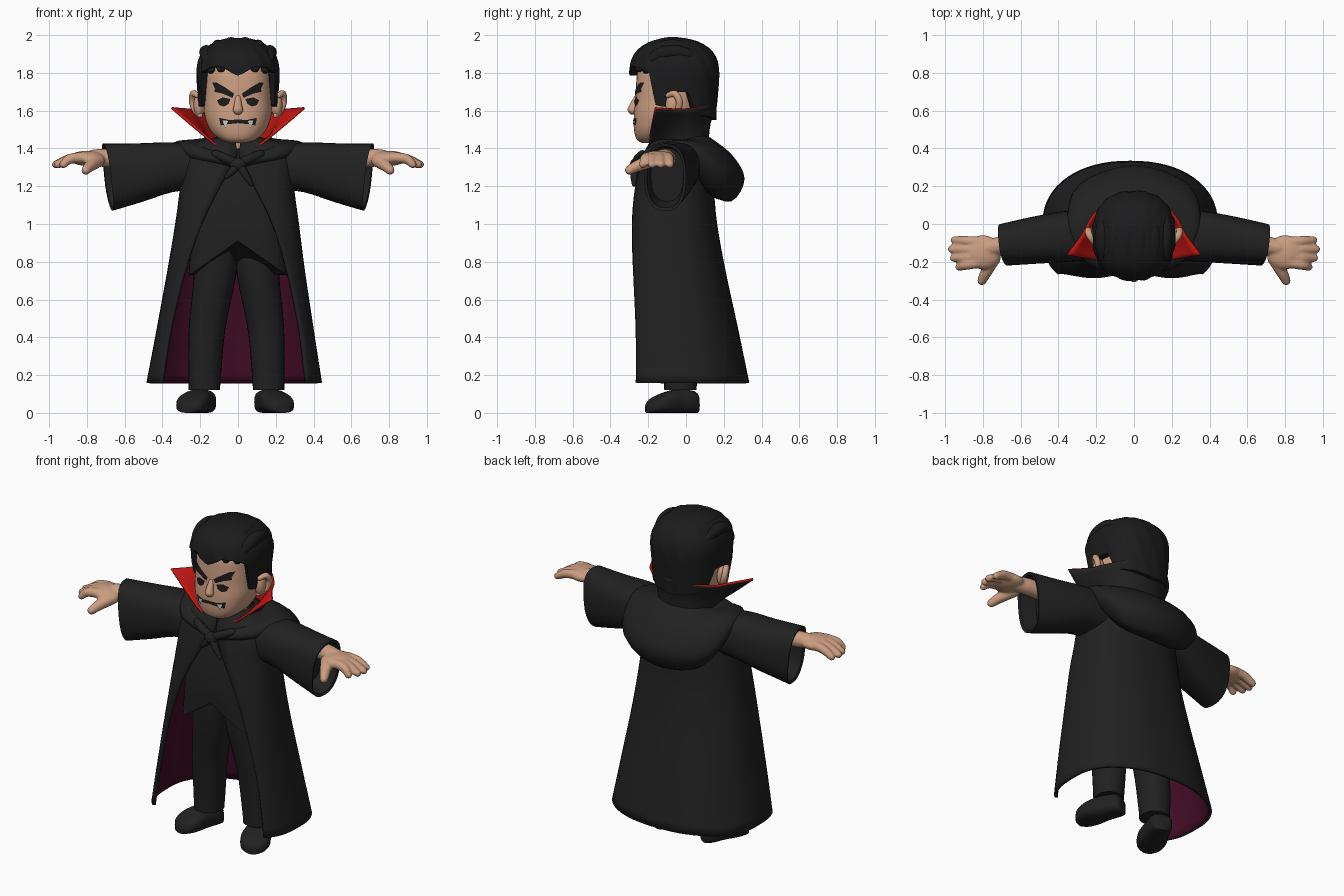
import bpy, bmesh
from math import sin, cos, pi, asin, radians, copysign
from mathutils import Vector
from mathutils.bvhtree import BVHTree

old = bpy.data.objects.get("Cube")
if old:
    bpy.data.objects.remove(old)


def material(name, rgb):
    m = bpy.data.materials.new(name)
    m.use_nodes = True
    m.diffuse_color = (*rgb, 1)
    m.node_tree.nodes["Principled BSDF"].inputs["Base Color"].default_value = (*rgb, 1)
    return m


BLACK = material("black_cloth", (0.015, 0.015, 0.015))
HAIR = material("hair_black", (0.011, 0.011, 0.012))
SKIN = material("skin", (0.60, 0.34, 0.22))
RED = material("collar_red", (0.55, 0.008, 0.006))
WINE = material("lining_wine", (0.06, 0.004, 0.02))
TEETH = material("teeth", (0.65, 0.6, 0.52))


def dense(rows, k=4):
    """Smooth interpolation through tuples of numbers."""
    out, last = [], len(rows) - 1
    for i in range(last):
        quad = [rows[min(max(j, 0), last)] for j in range(i - 1, i + 3)]
        for s in range(k):
            t = s / k
            out.append(tuple(0.5 * (2 * b + (c - a) * t + (2 * a - 5 * b + 4 * c - d) * t * t
                                    + (3 * b - a - 3 * c + d) * t ** 3) for a, b, c, d in zip(*quad)))
    return out + [tuple(rows[-1])]


def power(v, e):
    return copysign(abs(v) ** e, v)


def build(name, lofts, mats, wrap=True, sheet=False, cap_end=True, thick=0, rim=0):
    """Mesh from one or more lofts, each a list of point rings."""
    bm = bmesh.new()
    for rings in lofts:
        vs = [[bm.verts.new(p) for p in r] for r in rings]
        n = len(vs[0])
        for a, b in zip(vs, vs[1:]):
            for i in range(n if wrap else n - 1):
                j = (i + 1) % n
                bm.faces.new((a[i], a[j], b[j], b[i]))
        if wrap and cap_end:
            bm.faces.new(vs[-1])
            if not sheet:
                bm.faces.new(vs[0][::-1])
    bmesh.ops.recalc_face_normals(bm, faces=bm.faces)
    if sheet:
        out = sum(f.normal.dot(f.calc_center_median() * Vector((1, 1, 0))) * f.calc_area() for f in bm.faces)
        if out < 0:
            bmesh.ops.reverse_faces(bm, faces=bm.faces)
    me = bpy.data.meshes.new(name)
    bm.to_mesh(me)
    bm.free()
    ob = bpy.data.objects.new(name, me)
    bpy.context.scene.collection.objects.link(ob)
    for m in mats:
        me.materials.append(m)
    for o in bpy.context.selected_objects:
        o.select_set(False)
    ob.select_set(True)
    bpy.context.view_layer.objects.active = ob
    bpy.ops.object.shade_smooth_by_angle(angle=radians(50))
    if thick:
        s = ob.modifiers.new("thickness", "SOLIDIFY")
        s.thickness, s.offset = thick, -1
        s.material_offset, s.material_offset_rim = len(mats) - 1, rim
    return ob


def ring(z, w, yf, yb, cx=0, t0=None, n=40, front=3.2, back=2.2):
    """Rounded horizontal outline; t0 leaves a gap at the front."""
    pts, g = [], t0 or 0
    for i in range(n if t0 is None else n + 1):
        t = g + (2 * pi - 2 * g) * i / n
        e = 2 / (front if cos(t) > 0 else back)
        pts.append((cx + w * power(sin(t), e), (yf + yb) / 2 - (yb - yf) / 2 * power(cos(t), e), z))
    return pts


def tube(path, k=4, n=12):
    """Round-ended tube through (x, y, z, radius) points."""
    path = dense(path, k)
    p = [Vector(q[:3]) for q in path]
    d0, d1 = (p[1] - p[0]).normalized(), (p[-1] - p[-2]).normalized()
    r0, r1 = path[0][3], path[-1][3]
    caps = ((0.95, 0.25), (0.7, 0.7), (0.35, 0.93))
    spine = [(p[0] - d0 * r0 * o, r0 * s) for o, s in caps] + [(a, q[3]) for a, q in zip(p, path)]
    spine += [(p[-1] + d1 * r1 * o, r1 * s) for o, s in caps[::-1]]
    rings = []
    for i, (c, r) in enumerate(spine):
        d = (spine[min(i + 1, len(spine) - 1)][0] - spine[max(i - 1, 0)][0]).normalized()
        u = d.cross(Vector((1, 0, 0)) if abs(d.x) < 0.7 else Vector((0, 0, 1))).normalized()
        v = d.cross(u)
        rings.append([c + (u * cos(2 * pi * j / n) + v * sin(2 * pi * j / n)) * r for j in range(n)])
    return rings


def ball(c, r, n=20):
    return [[(c[0] + r[0] * cos(a) * cos(2 * pi * j / n), c[1] + r[1] * cos(a) * sin(2 * pi * j / n),
              c[2] + r[2] * sin(a)) for j in range(n)] for a in (radians(-86 + 172 * i / 12) for i in range(13))]


def flip(lofts, sx):
    return [[[(sx * p[0], p[1], p[2]) for p in r] for r in loft] for loft in lofts]


def drape(halves):
    """Symmetric sheet from rows of left-half points, front to back."""
    rows = [dense(h + [(-x, y, z) for x, y, z in h[-2::-1]]) for h in halves]
    return [list(r) for r in zip(*[dense(col) for col in zip(*rows)])]


# Cloak: open-fronted bell with a wine lining
cloak = []
for z, w, yf, yb, cx, e in dense([
        (.16, .465, -.34, .335, -.02, .385), (.45, .415, -.335, .275, -.015, .345),
        (.75, .365, -.32, .21, -.01, .275), (1.0, .328, -.30, .165, -.005, .19),
        (1.2, .302, -.27, .145, -.005, .09), (1.34, .30, -.235, .12, 0, .012),
        (1.42, .25, -.2, .1, 0, .01), (1.46, .12, -.16, .07, 0, .01)]):
    cloak.append(ring(z, w, yf, yb, cx, asin((max(e, .004) / w) ** 1.6), 48))
build("cloak", [cloak], [BLACK, WINE], wrap=False, sheet=True, thick=.018)

# Vest with a notched hem
vest = [ring(*r) for r in dense([(.75, .262, -.265, .06), (1.0, .24, -.268, .07),
                                 (1.2, .25, -.243, .08), (1.4, .2, -.19, .06)])]
vest[0] = [(x, y, .91 - .7 * abs(x) if y < -.1 else .73) for x, y, z in vest[0]]
for i in (1, 2, 3):
    vest[i] = [(x, y, max(z, h[2] + .03 * i)) for (x, y, z), h in zip(vest[i], vest[0])]
build("vest", [vest], [BLACK])

# Hood lying on the shoulders
build("hood", [drape([
    [(.05, -.2, 1.36), (.14, -.1, 1.42), (.17, 0, 1.45), (.12, .08, 1.47), (0, .11, 1.47)],
    [(.05, -.24, 1.36), (.24, -.17, 1.42), (.32, 0, 1.44), (.24, .17, 1.39), (0, .24, 1.37)],
    [(.05, -.26, 1.33), (.25, -.21, 1.37), (.35, 0, 1.40), (.29, .21, 1.26), (0, .31, 1.24)],
    [(.04, -.24, 1.30), (.23, -.17, 1.33), (.31, 0, 1.33), (.23, .17, 1.16), (0, .24, 1.12)],
    [(.04, -.2, 1.3), (.18, -.12, 1.33), (.25, 0, 1.33), (.18, .08, 1.19), (0, .1, 1.16)]])],
    [BLACK], wrap=False, sheet=True)

# Tall flared collar, red inside
build("collar", [drape([
    [(.05, -.2, 1.36), (.14, -.1, 1.40), (.17, 0, 1.42), (.12, .09, 1.43), (0, .12, 1.43)],
    [(.19, -.19, 1.47), (.2, -.08, 1.5), (.185, .02, 1.51), (.12, .1, 1.53), (0, .13, 1.53)],
    [(.355, -.16, 1.61), (.28, -.06, 1.605), (.225, .04, 1.61), (.13, .13, 1.63), (0, .165, 1.64)]])],
    [BLACK, RED], wrap=False, sheet=True, thick=.012, rim=1)

# Knotted tie at the throat
build("cloak_knot", [ball((0, -.262, 1.315), (.045, .035, .035)),
                     tube([(0, -.26, 1.32, .022), (.06, -.255, 1.345, .024), (.12, -.23, 1.37, .022)]),
                     tube([(0, -.26, 1.32, .022), (-.06, -.255, 1.345, .024), (-.12, -.23, 1.37, .022)]),
                     tube([(.01, -.27, 1.31, .02), (.04, -.275, 1.26, .02), (.07, -.275, 1.21, .012)]),
                     tube([(0, -.27, 1.31, .02), (-.03, -.275, 1.28, .02), (-.06, -.272, 1.25, .012)])], [BLACK])

for side, sx in (("left", 1), ("right", -1)):
    # Bell sleeve with a hollow cuff
    outer = dense([(.2, 1.3, .115, -.06, .13), (.35, 1.3, .132, -.065, .135),
                   (.52, 1.272, .155, -.085, .125), (.69, 1.248, .178, -.11, .11)])
    inner = [(.685, 1.248, .162, -.11, .096), (.58, 1.26, .14, -.1, .085)]
    sleeve = []
    for x, zc, h, yc, d in outer + inner:
        lean = max(0, x - .35) / .34
        sleeve.append([(x + lean * (.025 * sin(t) + .018 * cos(t)), yc + d * power(cos(t), .8),
                        zc + h * power(sin(t), .8)) for t in (2 * pi * i / 32 for i in range(32))])
    build(side + "_sleeve", flip([sleeve], sx), [BLACK])

    # Hand: wrist, palm, four fingers and a thumb, fused
    parts = [tube([(.55, -.1, 1.345, .05), (.68, -.11, 1.35, .05), (.76, -.125, 1.35, .046)]),
             ball((.8, -.15, 1.348), (.095, .092, .04)),
             tube([(.74, -.18, 1.335, .036), (.78, -.25, 1.31, .032), (.805, -.3, 1.285, .025)])]
    for y0, y1, tip in ((-.095, -.085, .95), (-.135, -.133, .965), (-.175, -.18, .955), (-.205, -.228, .925)):
        parts.append(tube([(.82, y0, 1.352, .029), (.89, (y0 + y1) / 2, 1.345, .027), (tip, y1, 1.315, .021)]))
    hand = build(side + "_hand", flip(parts, sx), [SKIN])
    fuse = hand.modifiers.new("fuse", "REMESH")
    fuse.mode, fuse.voxel_size, fuse.use_smooth_shade = "VOXEL", .008, True
    relax = hand.modifiers.new("relax", "SMOOTH")
    relax.iterations = 3

    # Trouser leg
    leg = []
    for z, cx, w, yf, yb in dense([(.12, .17, .083, -.115, .055), (.2, .168, .086, -.12, .06),
                                   (.45, .155, .097, -.145, .065), (.72, .115, .112, -.185, .07),
                                   (.95, .1, .12, -.2, .07)]):
        leg.append(ring(z, w, yf, yb, cx - .008 * sx, n=24, front=2.3))
    build(side + "_trouser_leg", flip([leg], sx), [BLACK])

    # Shoe turned outward
    heel, toe = Vector((.15, .06, 0)), Vector((.255, -.205, 0))
    across = (toe - heel).normalized().cross(Vector((0, 0, 1)))
    shoe = []
    for s, w, h in dense([(0, .035, .08), (.08, .062, .115), (.4, .072, .125), (.68, .086, .105),
                          (.9, .072, .075), (1, .035, .045)]):
        c = heel.lerp(toe, s)
        shoe.append([c + across * w * power(cos(t), .75) + Vector((-.015 * sx, 0, h / 2 + h / 2 * power(sin(t), .6)))
                     for t in (2 * pi * i / 20 for i in range(20))])
    build(side + "_shoe", flip([shoe], sx), [BLACK])

    # Ear with a raised rim
    build(side + "_ear", flip([ball((.205, -.07, 1.63), (.03, .038, .065)),
                               tube([(.2, -.085, 1.575, .014), (.225, -.045, 1.6, .017), (.242, -.035, 1.65, .018),
                                     (.236, -.06, 1.69, .018), (.215, -.095, 1.68, .014)])], sx), [SKIN])

# Head, neck and nose
head_rings = [ring(*r, front=2.5) for r in dense([
    (1.43, .045, -.235, -.12), (1.45, .10, -.262, -.05), (1.5, .15, -.275, .03), (1.58, .178, -.276, .08),
    (1.66, .18, -.268, .1), (1.74, .178, -.264, .11), (1.82, .172, -.252, .11), (1.9, .13, -.2, .08),
    (1.94, .05, -.12, .0)], 5)]
head = build("head", [head_rings], [SKIN])
build("neck", [tube([(0, -.05, 1.34, .09), (0, -.06, 1.42, .088), (0, -.07, 1.5, .09)], n=24)], [SKIN])
build("nose", [tube([(0, -.26, 1.67, .014), (0, -.275, 1.635, .02), (0, -.282, 1.605, .027)])], [SKIN])

# Painted face details, laid on the head surface
bm = bmesh.new()
bm.from_mesh(head.data)
tree = BVHTree.FromBMesh(bm)
bm.free()


def plate(name, outline, mat, lift=.005, sx=1):
    edge = []
    for (x, z), (x2, z2) in zip(outline, outline[1:] + outline[:1]):
        edge += [(x + (x2 - x) * i / 4, z + (z2 - z) * i / 4) for i in range(4)]
    mx, mz = (sum(c) / len(edge) for c in zip(*edge))
    rings = []
    for s in (1, .75, .5, .25, .04):
        row = []
        for x, z in edge:
            px, pz = sx * (mx + (x - mx) * s), mz + (z - mz) * s
            hit = tree.ray_cast(Vector((px, -1, pz)), Vector((0, 1, 0)))[0]
            row.append((px, hit.y - lift, pz))
        rings.append(row)
    build(name, [rings], [mat], sheet=True)


for side, sx in (("left", 1), ("right", -1)):
    plate(side + "_eyebrow", [(.02, 1.69), (.03, 1.668), (.08, 1.69), (.125, 1.7), (.122, 1.716), (.137, 1.75),
                              (.112, 1.748), (.07, 1.724)], HAIR, sx=sx)
    plate(side + "_eye", [(.04, 1.662), (.05, 1.635), (.075, 1.622), (.1, 1.63), (.112, 1.655), (.08, 1.67)],
          HAIR, sx=sx)
    plate(side + "_fang", [(.052, 1.546), (.082, 1.549), (.068, 1.508)], TEETH, .008, sx)
plate("mouth", [(-.1, 1.562), (-.06, 1.55), (0, 1.553), (.06, 1.55), (.1, 1.562), (.092, 1.522), (.06, 1.528),
                (0, 1.534), (-.06, 1.528), (-.092, 1.522)], HAIR)

# Hair: cap with a widow's peak and sideburns
line = [(0, 1.785), (20, 1.835), (40, 1.83), (60, 1.80), (67, 1.63), (80, 1.62), (88, 1.70), (105, 1.70),
        (118, 1.58), (181, 1.55)]


def hairline(deg):
    for (a, za), (b, zb) in zip(line, line[1:]):
        if a <= deg < b:
            return za + (zb - za) * (deg - a) / (b - a)


def hair_row(s, shrink=1):
    row = []
    for i in range(96):
        deg = i * 360 / 96
        low = hairline(min(deg, 360 - deg))
        z = low + (1.985 - low) * sin(s * pi / 2)
        f = (1 - ((z - 1.8) / .187) ** 2.3) ** .45 if z > 1.8 else 1 - .3 * (1.8 - z)
        f *= shrink * (1 + .012 * sin(radians(deg) * 16 + z * 30))
        t = radians(deg)
        row.append((.22 * f * power(sin(t), .85), -.062 - .238 * f * power(cos(t), .85), z))
    return row


build("hair", [[hair_row(0, .7)] + [hair_row(i / 16) for i in range(17)]], [HAIR])

# Swept-back locks
locks = []
for x, reach in ((-.16, 140), (-.1, 155), (-.035, 165), (.035, 160), (.1, 150), (.16, 140)):
    k = (1 - (x / .235) ** 2) ** .5
    locks.append(tube([(x * (.85 + .2 * sin(a)), -.062 - .21 * k * cos(a), 1.79 + .165 * k * sin(a),
                        .018 + .02 * sin(min(a * 1.2, pi))) for a in
                       (radians(14 + (reach - 14) * i / 6) for i in range(7))]))
build("hair_locks", locks, [HAIR])
